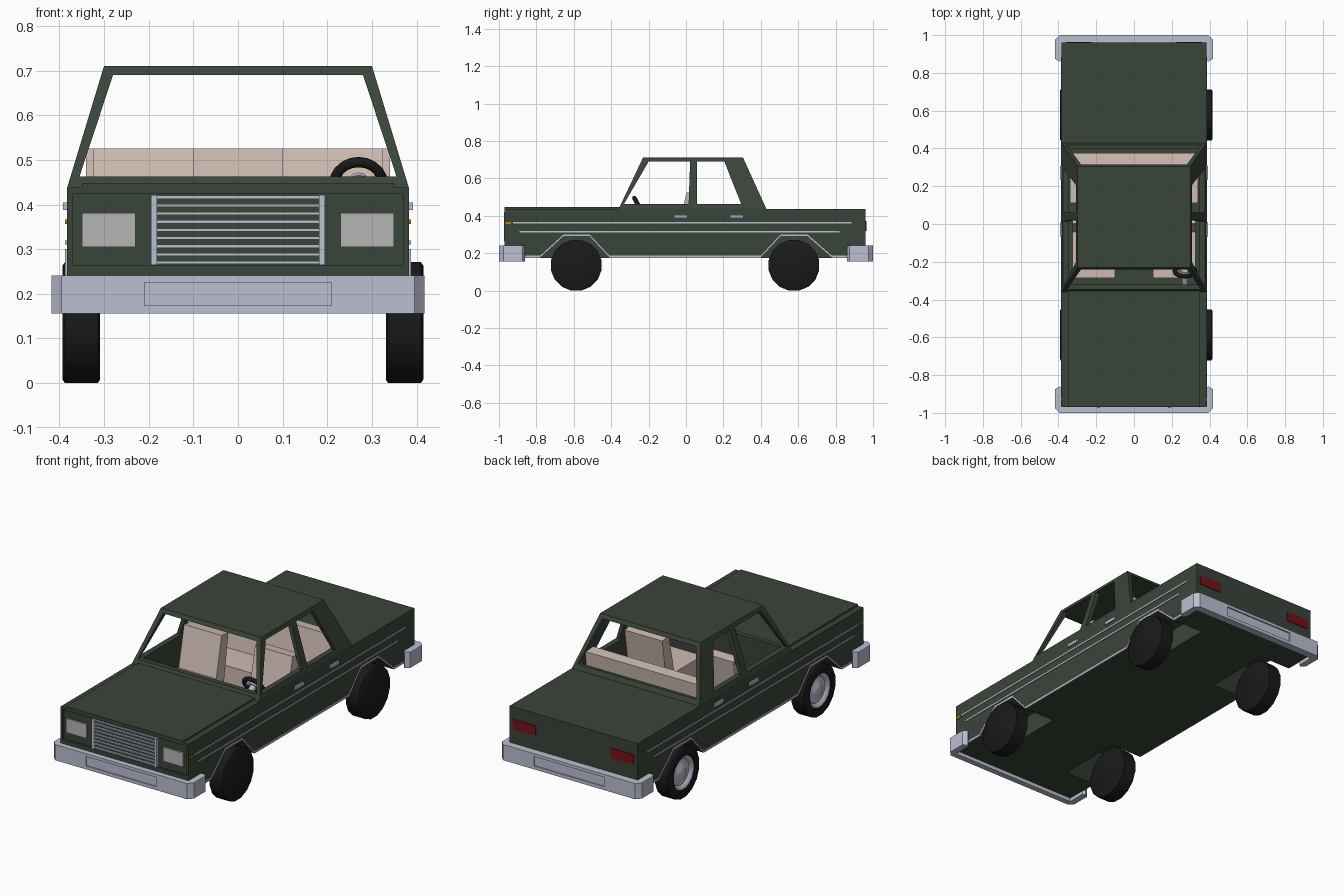
import bpy, bmesh, math
from mathutils import Matrix, Vector

if "Cube" in bpy.data.objects:
    bpy.data.objects.remove(bpy.data.objects["Cube"])


def material(name, r, g, b):
    m = bpy.data.materials.new(name)
    m.diffuse_color = (r, g, b, 1)
    m.use_nodes = True
    m.node_tree.nodes["Principled BSDF"].inputs["Base Color"].default_value = m.diffuse_color
    return m


GREEN = material("green_paint", 0.042, 0.058, 0.041)
CHROME = material("chrome", 0.50, 0.52, 0.63)
CREAM = material("seat_cream", 0.62, 0.50, 0.45)
BLACK = material("rubber", 0.010, 0.010, 0.010)
RED = material("tail_red", 0.18, 0.005, 0.008)
GLASS = material("lamp_grey", 0.46, 0.46, 0.46)
AMBER = material("amber", 0.45, 0.22, 0.01)


def finish(name, bm, mat):
    bmesh.ops.recalc_face_normals(bm, faces=bm.faces)
    me = bpy.data.meshes.new(name)
    bm.to_mesh(me)
    bm.free()
    if mat:
        me.materials.append(mat)
    ob = bpy.data.objects.new(name, me)
    bpy.context.collection.objects.link(ob)
    return ob


def prism(name, pts, axis, lo, hi, mat=None):
    """Extrude a 2D outline along x (y,z), y (x,z) or z (x,y)."""
    place = {'x': lambda p, h: (h, p[0], p[1]),
             'y': lambda p, h: (p[0], h, p[1]),
             'z': lambda p, h: (p[0], p[1], h)}[axis]
    bm = bmesh.new()
    a = [bm.verts.new(place(p, lo)) for p in pts]
    b = [bm.verts.new(place(p, hi)) for p in pts]
    bm.faces.new(a)
    bm.faces.new(b)
    for i in range(len(pts)):
        j = (i + 1) % len(pts)
        bm.faces.new((a[i], a[j], b[j], b[i]))
    return finish(name, bm, mat)


def box(name, x, y, z, mat=None):
    return prism(name, [(x[0], y[0]), (x[1], y[0]), (x[1], y[1]), (x[0], y[1])], 'z', z[0], z[1], mat)


def cut(ob, cutters):
    bpy.context.view_layer.objects.active = ob
    for c in cutters:
        m = ob.modifiers.new("cut", 'BOOLEAN')
        m.operation, m.solver, m.object = 'DIFFERENCE', 'EXACT', c
        bpy.ops.object.modifier_apply(modifier=m.name)
        bpy.data.objects.remove(c)


def sides(lo, hi):
    """x ranges for the left and right copies of a part."""
    return (("left", -hi, -lo), ("right", lo, hi))


# Lower body: solid block with wheel wells, cabin cavity and front recess
front_arch = [(-.78, .176), (-.655, .289), (-.515, .289), (-.41, .176)]
rear_arch = [(.40, .176), (.505, .289), (.65, .289), (.78, .176)]
body = prism("body", [(-.97, .176), (.96, .176), (.96, .438), (-.97, .438)], 'x', -.383, .383, GREEN)
cutters = [box("c", (-.345, .345), (-.32, .40), (.20, .6)),
           box("c", (-.37, .37), (-1.1, -.96), (.264, .425))]
for arch in (front_arch, rear_arch):
    well = [(arch[0][0], .1)] + arch + [(arch[-1][0], .1)]
    for _, lo, hi in sides(.20, .5):
        cutters.append(prism("c", well, 'x', lo, hi))
cut(body, cutters)
box("hood_panel", (-.35, .35), (-.97, -.345), (.43, .447), GREEN)

# Cabin: tapered block opened by window cutters
bm = bmesh.new()
bmesh.ops.create_cube(bm, size=2)
for v in bm.verts:
    top, back = v.co.z > 0, v.co.y > 0
    v.co = Vector((math.copysign(.30 if top else .383, v.co.x),
                   (.305 if back else -.23) if top else (.43 if back else -.36),
                   .711 if top else .437))
cabin = finish("cabin", bm, GREEN)
cut(cabin, [
    prism("c", [(-.355, .463), (.355, .463), (.28, .69), (-.28, .69)], 'y', -1, 1),
    prism("c", [(-.332, .463), (.014, .463), (.022, .69), (-.20, .69)], 'x', -1, 1),
    prism("c", [(.06, .463), (.295, .463), (.205, .69), (.06, .69)], 'x', -1, 1),
    box("c", (-.345, .345), (-.32, .40), (.3, .5))])

# Bumpers: chamfered U shape with a raised plate, front and back
for end, s, inner in (("front", -1, .968), ("rear", 1, .958)):
    half = [(.383, inner), (.383, .87), (.395, .86), (.418, .875), (.418, .975), (.395, 1.0)]
    outline = [(x, s * y) for x, y in half] + [(-x, s * y) for x, y in reversed(half)]
    bumper = prism(end + "_bumper", outline, 'z', .156, .241, CHROME)
    cut(bumper, [box("c", (-.21, .21), sorted((s * .993, s * 1.1)), (.174, .225))])

# Grille
for side, lo, hi in sides(.181, .195):
    box(side + "_grille_post", (lo, hi), (-.974, -.955), (.265, .421), CHROME)
for i in range(9):
    z = .270 + i * .0183
    box("grille_bar", (-.182, .182), (-.970, -.955), (z - .0035, z + .0035), CHROME)

# Lamps
for side, lo, hi in sides(.23, .35):
    box(side + "_headlight", (lo, hi), (-.968, -.955), (.305, .381), GLASS)
for side, lo, hi in sides(.225, .36):
    box(side + "_tail_light", (lo, hi), (.95, .964), (.32, .373), RED)

# Side trim, markers, door handles and sill strip
for side, lo, hi in sides(.38, .387):
    box(side + "_upper_trim", (lo, hi), (-.925, .885), (.359, .367), CHROME)
    box(side + "_lower_trim", (lo, hi), (-.89, .82), (.311, .319), CHROME)
    box(side + "_marker", (lo, hi), (-.965, -.935), (.356, .367), AMBER)
    path = [(-.87, .176)] + front_arch + rear_arch + [(.87, .176)]
    prism(side + "_sill_trim", path + [(y, z + .011) for y, z in reversed(path)], 'x', lo, hi, CHROME)
for side, lo, hi in sides(.38, .392):
    for y in (-.065, .235):
        box(side + "_door_handle", (lo, hi), (y, y + .073), (.388, .405), CHROME)

# Seats
for side, lo, hi in sides(.10, .325):
    box(side + "_front_cushion", (lo, hi), (-.285, -.02), (.20, .31), CREAM)
    prism(side + "_front_backrest", [(-.05, .28), (.02, .25), (.06, .52), (.003, .526)], 'x', lo, hi, CREAM)
box("rear_cushion", (-.34, .34), (.11, .33), (.20, .31), CREAM)
prism("rear_backrest", [(.28, .28), (.35, .25), (.375, .52), (.315, .526)], 'x', -.34, .34, CREAM)


def lathe(name, profile, steps, mat):
    """Spin (x, radius) points about the x axis."""
    a = math.pi / steps
    bm = bmesh.new()
    vs = [bm.verts.new((x, r * math.sin(a), r * math.cos(a))) for x, r in profile]
    es = [bm.edges.new(p) for p in zip(vs, vs[1:])]
    bmesh.ops.spin(bm, geom=vs + es, cent=(0, 0, 0), axis=(1, 0, 0), angle=2 * math.pi, steps=steps)
    bmesh.ops.remove_doubles(bm, verts=bm.verts, dist=1e-5)
    return finish(name, bm, mat)


def smooth(ob):
    bpy.ops.object.select_all(action='DESELECT')
    ob.select_set(True)
    bpy.context.view_layer.objects.active = ob
    bpy.ops.object.shade_smooth_by_angle(angle=math.radians(50))


# Wheels: the same wheel at all corners, hub on its -x face
tyre = lathe("tyre", [(-.025, .088), (-.042, .092), (-.042, .130), (-.037, .138),
                      (.037, .138), (.042, .130), (.042, 0)], 16, BLACK)
hub = lathe("hub", [(-.034, 0), (-.034, .03), (-.026, .04), (-.022, .07), (-.038, .084), (-.038, .09),
                    (-.02, .09)], 16, CHROME)
for part in (tyre, hub):
    smooth(part)
    for i, (x, y) in enumerate([(-.351, -.587), (.373, -.587), (-.351, .577), (.373, .577)]):
        ob = part if i == 0 else part.copy()
        if i:
            bpy.context.collection.objects.link(ob)
        ob.location = (x, y, .1355)

# Steering wheel and column
tilt = math.radians(-61)
bpy.ops.mesh.primitive_torus_add(major_radius=.054, minor_radius=.012, major_segments=20, minor_segments=8,
                                 location=(.27, -.25, .448), rotation=(tilt, 0, 0))
ring = bpy.context.object
ring.name = "steering_wheel"
ring.data.materials.append(BLACK)
smooth(ring)
axis = Matrix.Rotation(tilt, 3, 'X') @ Vector((0, 0, 1))
for name, r, length, back in (("steering_column", .016, .10, .05), ("steering_hub", .024, .012, 0)):
    bpy.ops.mesh.primitive_cylinder_add(vertices=12, radius=r, depth=length, rotation=(tilt, 0, 0),
                                        location=Vector((.27, -.25, .448)) - axis * back)
    bpy.context.object.name = name
    bpy.context.object.data.materials.append(CHROME)
spoke = box("steering_spoke", (-.05, .05), (-.008, .008), (-.004, .004), CHROME)
spoke.location, spoke.rotation_euler = (.27, -.25, .448), (tilt, 0, 0)
